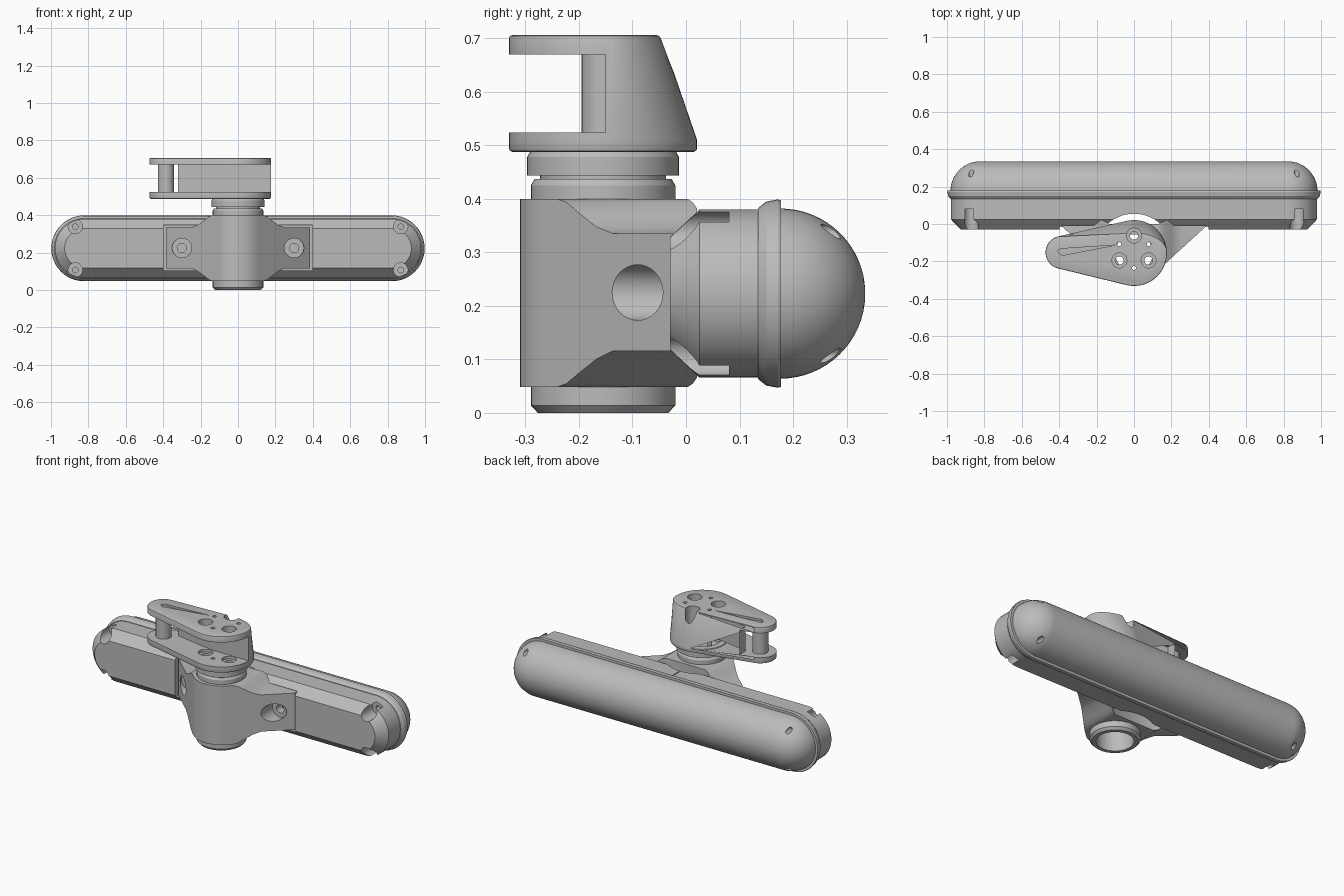
import bpy, bmesh
from math import sin, cos, pi, radians
from mathutils import Vector

old = bpy.data.objects.get("Cube")
if old:
    bpy.data.objects.remove(old, do_unlink=True)

grey = bpy.data.materials.new("plain_grey")
grey.use_nodes = True
grey.diffuse_color = (0.5, 0.5, 0.5, 1)
grey.node_tree.nodes["Principled BSDF"].inputs["Base Color"].default_value = (0.5, 0.5, 0.5, 1)

MID_Z = 0.223      # height of the long body's axis
HUB_Y = -0.155     # depth of the upright hub
HALF = 0.822       # half length of the straight part of the body


def loft(name, rings, closed=False):
    """Skin matching rings of points; cap the ends unless the loop closes."""
    bm = bmesh.new()
    loops = [[bm.verts.new(p) for p in ring] for ring in rings]
    n = len(loops[0])
    pairs = list(zip(loops, loops[1:]))
    if closed:
        pairs.append((loops[-1], loops[0]))
    else:
        bm.faces.new(loops[0])
        bm.faces.new(loops[-1])
    for a, b in pairs:
        for i in range(n):
            j = (i + 1) % n
            bm.faces.new((a[i], a[j], b[j], b[i]))
    bmesh.ops.recalc_face_normals(bm, faces=bm.faces)
    mesh = bpy.data.meshes.new(name)
    bm.to_mesh(mesh)
    bm.free()
    mesh.materials.append(grey)
    ob = bpy.data.objects.new(name, mesh)
    bpy.context.collection.objects.link(ob)
    return ob


def arc(cx, cy, r, start, end, steps):
    angles = [radians(start + (end - start) * i / steps) for i in range(steps + 1)]
    return [(cx + r * cos(a), cy + r * sin(a)) for a in angles]


def upright(name, pts, z0, z1):
    return loft(name, [[(x, y, z) for x, y in pts] for z in (z0, z1)])


def crosswise(name, pts, y0, y1):
    return loft(name, [[(x, y, z) for x, z in pts] for y in (y0, y1)])


def circle(cx, cy, r, sides=32):
    return arc(cx, cy, r, 0, 360 - 360 / sides, sides - 1)


def rect(x0, x1, y0, y1):
    return [(x0, y0), (x1, y0), (x1, y1), (x0, y1)]


def stadium(y, r):
    pts = arc(HALF, MID_Z, r, -90, 90, 24) + arc(-HALF, MID_Z, r, 90, 270, 24)
    return [(x, y, z) for x, z in pts]


def apply(ob, kind, **settings):
    mod = ob.modifiers.new(kind, kind)
    for key, value in settings.items():
        setattr(mod, key, value)
    bpy.context.view_layer.objects.active = ob
    bpy.ops.object.modifier_apply(modifier=mod.name)


def boolean(ob, cutters, operation="DIFFERENCE"):
    for c in cutters:
        apply(ob, "BOOLEAN", operation=operation, object=c, solver="EXACT")
        bpy.data.objects.remove(c, do_unlink=True)


def smooth(*obs):
    for ob in obs:
        bpy.ops.object.select_all(action="DESELECT")
        ob.select_set(True)
        bpy.context.view_layer.objects.active = ob
        bpy.ops.object.shade_smooth_by_angle(angle=radians(28))


# Long body: chamfered front housing, rim and round rear cover
housing = loft("front_housing", [stadium(y, r) for y, r in
                                 ((-0.03, 0.105), (0.025, 0.157), (0.145, 0.157))])
rim = loft("rim", [stadium(y, r) for y, r in
                   ((0.135, 0.16), (0.15, 0.172), (0.172, 0.176), (0.178, 0.174))])
cover = loft("rear_cover", [stadium(0.176 + 0.159 * sin(t), 0.159 * cos(t))
                            for t in [i * pi / 2 / 16 * 0.985 for i in range(17)]])

# Screw pockets in the housing and small holes in the cover
corners = [(sx * 0.87, MID_Z + sz * 0.116) for sx in (-1, 1) for sz in (-1, 1)]
for x, z in corners:
    boolean(housing, [crosswise("cut", circle(x, z, 0.038), -0.1, 0.08),
                      crosswise("cut", circle(x, z, 0.015, 16), 0.05, 0.12)])
    boolean(cover, [crosswise("cut", circle(x, z, 0.014, 16), 0.23, 0.4)])

# Recess for the bracket, clearance for the hub and a centre seam
boolean(housing, [crosswise("cut", rect(-0.397, 0.397, 0.104, 0.348), -0.1, 0.02),
                  upright("cut", circle(0, HUB_Y, 0.21, 48), -0.1, 0.6),
                  crosswise("cut", rect(-0.003, 0.003, 0.376, 0.5), -0.1, 0.133)])

# Bracket: rounded front flowing into two wings
plan = arc(0, HUB_Y, 0.155, -135, -45, 20) + [
    (0.386, -0.012), (0.386, 0.021), (0.17, 0.021), (0.13, 0.0),
    (-0.13, 0.0), (-0.17, 0.021), (-0.386, 0.021), (-0.386, -0.012)]
bracket = upright("bracket", plan, 0.0, 0.5)
half = [(0.135, 0.4), (0.155, 0.393), (0.185, 0.37), (0.215, 0.348), (0.25, 0.335),
        (0.4, 0.335), (0.4, 0.116), (0.25, 0.116), (0.215, 0.1), (0.185, 0.078),
        (0.155, 0.055), (0.135, 0.048)]
outline = half + [(-x, z) for x, z in reversed(half)]
boolean(bracket, [crosswise("cut", outline, -0.5, 0.2)], "INTERSECT")
boolean(bracket, [upright("cut", circle(0, HUB_Y, 0.12, 48), -0.1, 0.6)])
for x in (-0.3, 0.3):
    boolean(bracket, [crosswise("cut", circle(x, 0.225, 0.052), -0.4, -0.03),
                      crosswise("cut", circle(x, 0.225, 0.025, 20), -0.1, 0.1)])

# Hub tube with stepped collars, turned around the upright axis
profile = [(0.1, 0), (0.122, 0), (0.135, 0.014), (0.135, 0.425), (0.128, 0.437),
           (0.118, 0.437), (0.118, 0.444), (0.142, 0.444), (0.142, 0.478),
           (0.134, 0.492), (0.1, 0.492)]
hub = loft("hub_tube", [[(r * cos(a), HUB_Y + r * sin(a), z) for r, z in profile]
                        for a in [2 * pi * i / 48 for i in range(48)]], closed=True)

# Clevis: tapered plan, back leaning inward towards the top
tip = (-0.385, -0.152)
plan = arc(0, HUB_Y, 0.176, -103, 103, 40) + arc(*tip, 0.088, 103, 257, 20)


def lean(x, y):
    fade = min(1, max(0, (x + 0.35) / 0.3))
    return (x, y - max(0, y + 0.14) * 0.42 * fade)


top = [lean(x, y) for x, y in plan]
clevis = loft("clevis", [[(x, y, 0.488) for x, y in plan],
                         [(x, y, 0.51) for x, y in plan],
                         [(x, y, 0.706) for x, y in top]])
apply(clevis, "BEVEL", width=0.006, segments=2, limit_method="ANGLE", angle_limit=radians(40))

# Jaw opening, with a wall left standing along the back
jaw = [(0.3, -0.5), (0.3, -0.15), (-0.07, -0.15), (-0.32, -0.105),
       (-0.32, 0.2), (-0.7, 0.2), (-0.7, -0.5)]
boolean(clevis, [upright("cut", jaw, 0.524, 0.67)])

# Screw wells, pin holes and the pointed slot
for x, y in ((0, -0.062), (-0.078, -0.195), (0.078, -0.195)):
    boolean(clevis, [upright("cut", circle(x, y, 0.04, 24), 0.508, 0.8),
                     upright("cut", circle(x, y, 0.022, 20), 0.4, 0.8)])
for x, y in ((-0.08, -0.108), (0.08, -0.108), (0, -0.235)):
    boolean(clevis, [upright("cut", circle(x, y, 0.011, 12), 0.4, 0.8)])
slot = [(-0.1, -0.113), (-0.39, -0.132), (-0.41, -0.145), (-0.385, -0.168)]
boolean(clevis, [upright("cut", slot, 0.694, 0.8)])

# Post joining the two jaw plates at the tip
post = upright("jaw_post", circle(*tip, 0.043, 32), 0.51, 0.69)

smooth(housing, rim, cover, bracket, hub, clevis, post)
